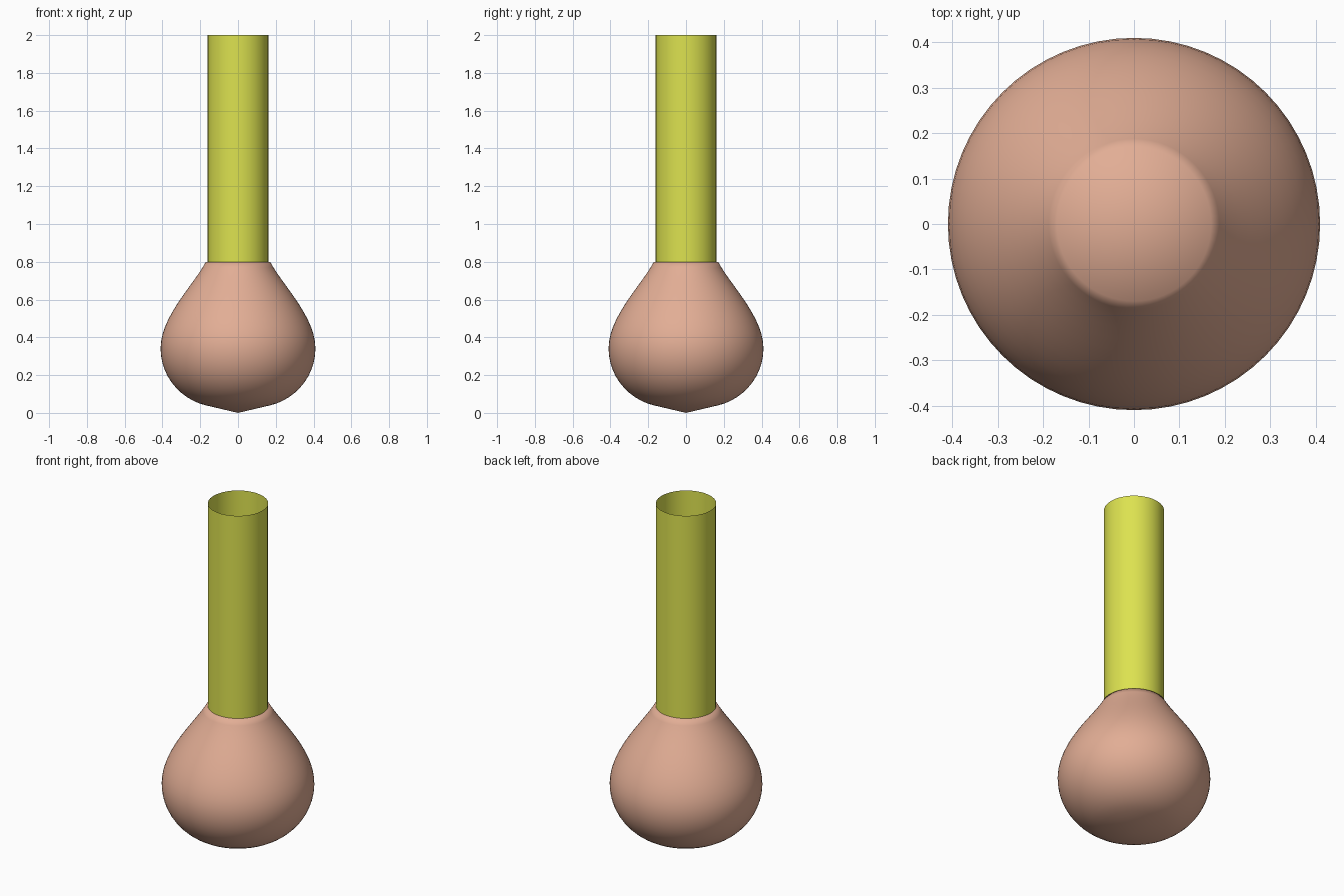
import bpy, bmesh, math
from mathutils import Vector
from mathutils.geometry import interpolate_bezier

cube = bpy.data.objects.get("Cube")
if cube:
    bpy.data.objects.remove(cube, do_unlink=True)


def material(name, color):
    mat = bpy.data.materials.new(name)
    mat.use_nodes = True
    mat.diffuse_color = (*color, 1)
    mat.node_tree.nodes["Principled BSDF"].inputs["Base Color"].default_value = (*color, 1)
    return mat


def lathe(name, profile, sides, mat):
    """Spin a (radius, height) profile around the vertical axis."""
    bm = bmesh.new()
    verts = [bm.verts.new((r, 0, z)) for r, z in profile]
    edges = [bm.edges.new(pair) for pair in zip(verts, verts[1:])]
    bmesh.ops.spin(bm, geom=verts + edges, axis=(0, 0, 1), cent=(0, 0, 0),
                   angle=math.tau, steps=sides, use_duplicate=False)
    bmesh.ops.remove_doubles(bm, verts=bm.verts, dist=0.0001)
    bmesh.ops.recalc_face_normals(bm, faces=bm.faces)
    for face in bm.faces:
        face.smooth = True
    mesh = bpy.data.meshes.new(name)
    bm.to_mesh(mesh)
    bm.free()
    mesh.materials.append(mat)
    obj = bpy.data.objects.new(name, mesh)
    bpy.context.collection.objects.link(obj)
    return obj


def bezier(points, count):
    return [p.to_2d() for p in interpolate_bezier(*[Vector((r, z, 0)) for r, z in points], count)]


# Bulb: pointed base, round belly, tapering shoulder, closed flat top
belly = bezier([(0.17, 0.04), (0.30, 0.07), (0.41, 0.19), (0.41, 0.34)], 12)
shoulder = bezier([(0.41, 0.34), (0.41, 0.51), (0.24, 0.67), (0.17, 0.80)], 14)
lathe("bulb", [(0, 0)] + belly + shoulder[1:] + [(0, 0.80)], 64,
      material("dusty pink", (0.76, 0.42, 0.30)))

# Stalk: thin open tube standing on the bulb
lathe("stalk", [(0.162, 0.80), (0.162, 2.0)], 32,
      material("yellow green", (0.72, 0.76, 0.08)))
